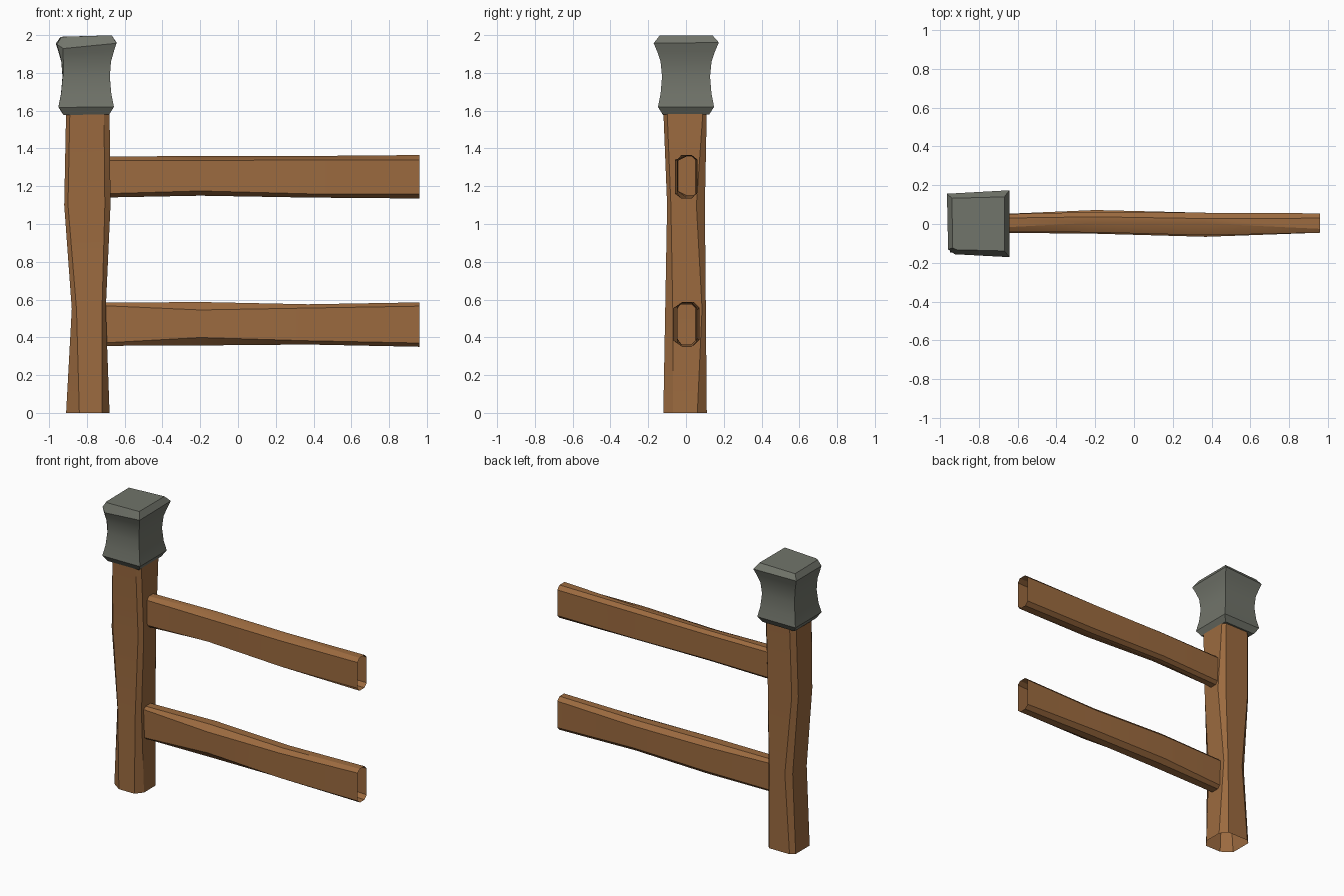
import bpy, math

if "Cube" in bpy.data.objects:
    bpy.data.objects.remove(bpy.data.objects["Cube"])


def material(name, color):
    m = bpy.data.materials.new(name)
    m.diffuse_color = (*color, 1)
    m.use_nodes = True
    m.node_tree.nodes["Principled BSDF"].inputs["Base Color"].default_value = m.diffuse_color
    return m


wood = material("brown wood", (0.33, 0.145, 0.05))
stone = material("grey stone", (0.165, 0.175, 0.145))


def cut_box(a0, a1, b0, b1, cuts):
    """Counter-clockwise rectangle with each corner cut by its own (a, b) amount."""
    (p, q), (r, s), (t, u), (v, w) = cuts
    return [(a0, b0 + q), (a0 + p, b0), (a1 - r, b0), (a1, b0 + s),
            (a1, b1 - u), (a1 - t, b1), (a0 + v, b1), (a0, b1 - w)]


def loft(name, rings, mat, capped, angle):
    n = len(rings[0])
    verts = [p for ring in rings for p in ring]
    faces = [(i * n + j, i * n + (j + 1) % n, (i + 1) * n + (j + 1) % n, (i + 1) * n + j)
             for i in range(len(rings) - 1) for j in range(n)]
    if capped:
        faces += [tuple(reversed(range(n))), tuple(range(len(verts) - n, len(verts)))]
    me = bpy.data.meshes.new(name)
    me.from_pydata(verts, [], faces)
    me.materials.append(mat)
    ob = bpy.data.objects.new(name, me)
    bpy.context.collection.objects.link(ob)
    bpy.ops.object.select_all(action='DESELECT')
    ob.select_set(True)
    bpy.context.view_layer.objects.active = ob
    bpy.ops.object.shade_smooth_by_angle(angle=math.radians(angle))


# Hewn post, open at the bottom: z, x range, y range, corner cuts
post = [
    (0.0, -.91, -.68, -.12, .11, [(.07, .05), (.04, .05), (.04, .05), (.03, .025)]),
    (0.55, -.88, -.70, -.11, .105, [(.025, .03), (.02, .04), (.02, .02), (.04, .03)]),
    (1.1, -.92, -.675, -.10, .10, [(.02, .015), (.03, .02), (.03, .045), (.03, .03)]),
    (1.6, -.91, -.68, -.12, .11, [(.02, .03), (.03, .02), (.02, .02), (.03, .03)]),
]
loft("post", [[(x, y, z) for x, y in cut_box(x0, x1, y0, y1, c)]
              for z, x0, x1, y0, y1, c in post], wood, False, 25)

# Two hewn rails with open ends: x, y range, z range, front and back cuts
upper = [
    (-.72, -.04, .05, 1.14, 1.357, (.02, .02), (.02, .02)),
    (-.2, -.043, .062, 1.15, 1.36, (.05, .025), (.025, .02)),
    (.37, -.058, .058, 1.14, 1.36, (.06, .02), (.03, .02)),
    (.96, -.045, .055, 1.135, 1.365, (.02, .025), (.025, .025)),
]
lower = [
    (-.72, -.045, .05, .355, .583, (.02, .015), (.02, .02)),
    (-.2, -.05, .072, .357, .587, (.03, .042), (.03, .03)),
    (.37, -.066, .058, .362, .575, (.04, .02), (.03, .03)),
    (.96, -.045, .055, .35, .585, (.025, .02), (.025, .025)),
]
for name, rail in (("upper_rail", upper), ("lower_rail", lower)):
    loft(name, [[(x, y, z) for y, z in cut_box(y0, y1, z0, z1, [f, b, b, f])]
                for x, y0, y1, z0, z1, f, b in rail], wood, False, 25)

# Stone cap: waisted square, knocked askew near the top, one chipped corner
corners = [(-1, -1), (1, -1), (1, 1), (-1, 1), (-1, -1)]
askew = [(.038, .003, -.028), (.002, -.012, 0), (.002, .015, .004),
         (-.002, -.003, -.002), (.004, .028, -.006)]
profile = [(1.58, .122, .1), (1.62, .147, .1), (1.69, .133, .12), (1.78, .125, .15),
           (1.86, .131, .3), (1.915, .146, .6), (1.957, .159, 1)]
rings = [[(-.804 + h * cx + k * dx, h * cy + k * dy, z + k * dz)
          for (cx, cy), (dx, dy, dz) in zip(corners, askew)] for z, h, k in profile]
rings.append([(-.804 + .134 * cx + .6 * dx, .134 * cy + .4 * dy, 1.995 + .004 * cx)
              for (cx, cy), (dx, dy, dz) in zip(corners, askew)])
loft("stone_cap", rings, stone, True, 25)
